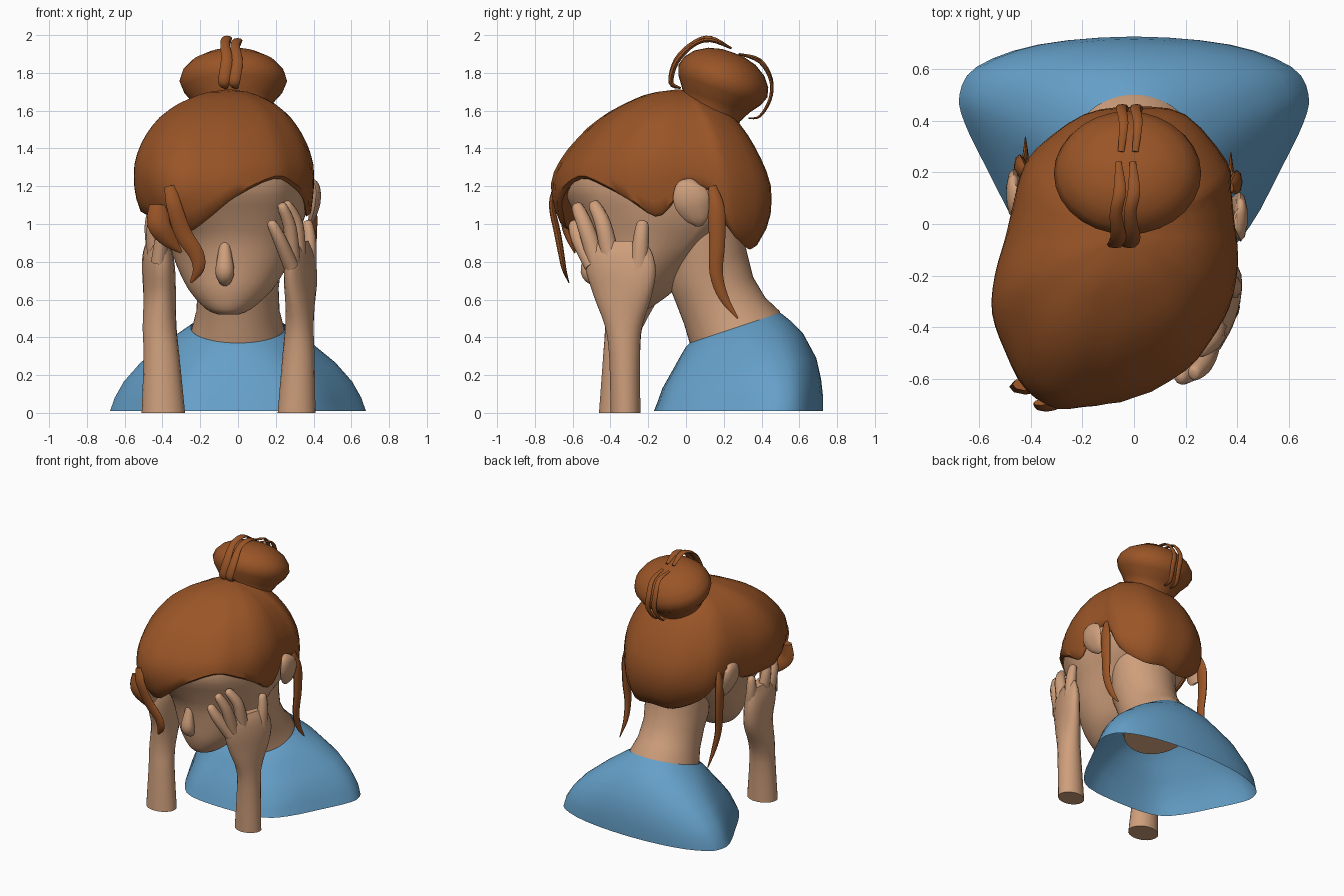
import bpy, bmesh, math
from mathutils import Vector, Matrix

if "Cube" in bpy.data.objects:
    bpy.data.objects.remove(bpy.data.objects["Cube"])


def material(name, rgb):
    m = bpy.data.materials.new(name)
    m.diffuse_color = (*rgb, 1)
    m.use_nodes = True
    m.node_tree.nodes["Principled BSDF"].inputs["Base Color"].default_value = m.diffuse_color
    return m


SKIN = material("warm skin", (0.62, 0.345, 0.20))
HAIR = material("auburn hair", (0.32, 0.090, 0.020))
SHIRT = material("blue shirt", (0.13, 0.35, 0.58))


def loft(name, rings, mat, cap_start=True, cap_end=True):
    """Skin a list of equal-length closed rings."""
    bm = bmesh.new()
    rows = [[bm.verts.new(p) for p in ring] for ring in rings]
    n = len(rows[0])
    for a, b in zip(rows, rows[1:]):
        for i in range(n):
            j = (i + 1) % n
            bm.faces.new((a[i], a[j], b[j], b[i]))
    if cap_start:
        bm.faces.new(rows[0][::-1])
    if cap_end:
        bm.faces.new(rows[-1])
    bmesh.ops.recalc_face_normals(bm, faces=bm.faces)
    me = bpy.data.meshes.new(name)
    bm.to_mesh(me)
    bm.free()
    me.materials.append(mat)
    ob = bpy.data.objects.new(name, me)
    bpy.context.collection.objects.link(ob)
    bpy.ops.object.select_all(action='DESELECT')
    ob.select_set(True)
    bpy.context.view_layer.objects.active = ob
    bpy.ops.object.shade_smooth_by_angle(angle=math.radians(55))
    return ob


def spline(pts, steps, closed=True):
    """Catmull-Rom samples through points of any dimension."""
    n, out = len(pts), []
    for i in range(n if closed else n - 1):
        if closed:
            q = [pts[(i + k) % n] for k in (-1, 0, 1, 2)]
        else:
            q = [pts[min(max(i + k, 0), n - 1)] for k in (-1, 0, 1, 2)]
        for s in range(steps):
            t = s / steps
            out.append(tuple(0.5 * (2 * b + (c - a) * t + (2 * a - 5 * b + 4 * c - d) * t * t
                                    + (3 * b - a - 3 * c + d) * t ** 3) for a, b, c, d in zip(*q)))
    if not closed:
        out.append(tuple(pts[-1]))
    return out


def tube(name, pts, mat, side=(1, 0, 0), flat=1.0, n=10, steps=4):
    """Tapered tube through (x, y, z, radius); radius runs along side, radius*flat across it."""
    path = spline(pts, steps, closed=False)
    P = [Vector(p[:3]) for p in path]
    rings = []
    for i, p in enumerate(P):
        T = (P[min(i + 1, len(P) - 1)] - P[max(i - 1, 0)]).normalized()
        A = Vector(side)
        A = (A - T * A.dot(T)).normalized()
        B = T.cross(A)
        r = path[i][3]
        rings.append([p + A * r * math.cos(k * math.tau / n) + B * r * flat * math.sin(k * math.tau / n)
                      for k in range(n)])
    return loft(name, rings, mat)


def circle(n):
    return [(math.cos(k * math.tau / n), math.sin(k * math.tau / n)) for k in range(n)]


def mix(a, b, t):
    return a + (b - a) * t


# Shirt: rings tilt up toward the back, from a wide shoulder outline to a round neck hole
half = [(0.45, -0.93), (0.66, -0.65), (0.84, -0.15), (0.97, 0.25), (1.0, 0.5), (0.9, 0.74), (0.55, 0.93)]
wide = spline([(0, -1)] + half + [(0, 1)] + [(-x, y) for x, y in half[::-1]], 3)
N = len(wide)
angles = [-math.pi / 2 + k * math.tau / N for k in range(N)]


def tilted(f, b, hw, roundness):
    ring = []
    for (ux, uy), a in zip(wide, angles):
        x, t = mix(ux, math.cos(a), roundness), (mix(uy, math.sin(a), roundness) + 1) / 2
        ring.append((x * hw, mix(f[0], b[0], t), mix(f[1], b[1], t)))
    return ring


loft("shirt", [tilted((-0.17, 0.01), (0.725, 0.01), 0.675, 0),
               tilted((-0.15, 0.06), (0.725, 0.09), 0.65, 0),
               tilted((-0.125, 0.13), (0.715, 0.18), 0.605, 0.1),
               tilted((-0.08, 0.21), (0.69, 0.29), 0.52, 0.25),
               tilted((-0.03, 0.30), (0.62, 0.42), 0.385, 0.6),
               tilted((0.0, 0.35), (0.55, 0.49), 0.30, 0.9),
               tilted((0.02, 0.37), (0.50, 0.53), 0.25, 1)], SHIRT, False, False)

# Neck
loft("neck", [tilted((0.03, 0.34), (0.51, 0.50), 0.25, 1),
              tilted((0.015, 0.385), (0.495, 0.54), 0.24, 1),
              tilted((-0.01, 0.47), (0.42, 0.61), 0.22, 1),
              tilted((-0.06, 0.60), (0.355, 0.72), 0.215, 1),
              tilted((-0.10, 0.70), (0.32, 0.86), 0.23, 1),
              tilted((-0.10, 0.95), (0.30, 1.02), 0.25, 1)], SKIN)

# Hair outline from above with the hairline height at each point
outline = spline([(0, .46, .88), (.2, .43, .87), (.36, .25, .98), (.375, .15, 1.17), (.39, 0, 1.2),
                  (.4, -.08, 1.1), (.4, -.18, 1.04), (.37, -.32, 1.13), (.3, -.45, 1.2), (.2, -.58, 1.24),
                  (0, -.68, 1.15), (-.15, -.71, 1.05), (-.3, -.72, .97), (-.42, -.65, .95), (-.5, -.5, 1.02),
                  (-.55, -.35, 1.05), (-.54, -.2, 1.05), (-.5, -.05, 1.06), (-.47, .08, 1.15),
                  (-.44, .2, 1.1), (-.38, .3, .95), (-.2, .43, .87)], 3)
unit = [((x + 0.075) / 0.475, (y + 0.13) / 0.59) for x, y, z in outline]

# Hair extents by height: z, left, right, front, back
levels = [(.80, -.34, .31, -.50, .28), (.86, -.38, .34, -.56, .36), (1.0, -.48, .375, -.66, .44),
          (1.1, -.53, .39, -.70, .455), (1.2, -.548, .40, -.715, .45), (1.3, -.55, .40, -.69, .42),
          (1.4, -.525, .375, -.62, .37), (1.5, -.47, .325, -.53, .31), (1.58, -.40, .265, -.43, .24),
          (1.64, -.31, .19, -.32, .16), (1.68, -.22, .11, -.23, .09), (1.70, -.15, .05, -.15, .03),
          (1.712, -.06, -.04, -.05, -.03)]


def extents(z):
    for a, b in zip(levels, levels[1:]):
        if z <= b[0]:
            t = max(0, (z - a[0]) / (b[0] - a[0]))
            return [mix(p, q, t) for p, q in zip(a[1:], b[1:])]
    return levels[-1][1:]


def place(u, ext, z, s=1.0):
    l, r, f, b = ext
    return ((l + r) / 2 + u[0] * s * (r - l) / 2, (f + b) / 2 + u[1] * s * (b - f) / 2, z)


rows = [[place(u, extents(o[2]), o[2] + 0.05, 0.86) for u, o in zip(unit, outline)],
        [place(u, extents(o[2]), o[2], 0.96) for u, o in zip(unit, outline)]]
for k in range(17):
    s = math.sin(k / 16 * math.pi / 2)
    ring = []
    for u, o in zip(unit, outline):
        z = mix(o[2] + 0.015, 1.712, s)
        ring.append(place(u, extents(z), z))
    rows.append(ring)
loft("hair_cap", rows, HAIR, cap_start=False)

# Head: round jaw that blends into the skull shape under the hair
head = [(.52, -.10, .0, -.40, -.28, 0), (.55, -.17, .07, -.44, -.20, 0), (.65, -.26, .18, -.475, -.06, 0),
        (.78, -.325, .26, -.49, .05, 0), (.92, -.38, .31, -.52, .2, .3), (1.05, -.45, .355, -.59, .33, .8),
        (1.2, -.51, .375, -.665, .38, 1), (1.35, -.48, .34, -.60, .33, 1), (1.5, -.3, .2, -.35, .15, 1)]
loft("head", [[place((mix(math.cos(a), u[0], w), mix(math.sin(a), u[1], w)), (l, r, f, b), z)
               for u, a in ((u, math.atan2(u[1], u[0])) for u in unit)]
              for z, l, r, f, b, w in spline(head, 3, closed=False)], SKIN)

# Nose
tube("nose", [(-.07, -.47, .95, .02), (-.07, -.50, .85, .035), (-.07, -.515, .75, .05),
              (-.07, -.48, .70, .035), (-.07, -.45, .69, .01)], SKIN, flat=0.9)

# Ears and the loose locks behind them
for label, x, y, s in (("right", .40, .02, 1), ("left", -.455, .11, -1)):
    tube(label + "_ear", [(x - s * .01, y + .01, 1.235, .02), (x + s * .01, y, 1.2, .075),
                          (x + s * .01, y + .01, 1.12, .095), (x - s * .01, y + .04, 1.03, .06),
                          (x - s * .03, y + .05, .99, .02)], SKIN, side=(0, 1, 0), flat=0.3)
    x, y = (.375, 0) if s > 0 else (-.42, .06)
    tube(label + "_side_lock", [(x, y + .14, 1.2, .02), (x + s * .02, y + .16, 1.08, .045),
                                (x + s * .02, y + .165, .9, .042), (x + s * .01, y + .16, .74, .035),
                                (x, y + .2, .61, .025), (x, y + .275, .5, .004)],
         HAIR, side=(0, 1, 0), flat=0.5, n=8)

# Front locks
tube("front_lock", [(-.36, -.69, 1.2, .03), (-.34, -.71, 1.1, .04), (-.29, -.68, .95, .045),
                    (-.22, -.66, .84, .04), (-.21, -.645, .76, .03), (-.25, -.62, .69, .006)],
     HAIR, flat=0.4, n=8)
tube("short_front_lock", [(-.42, -.62, 1.1, .05), (-.42, -.63, 1.0, .06), (-.37, -.61, .92, .045),
                          (-.30, -.59, .85, .008)], HAIR, flat=0.5, n=8)

# Bun: flared lathe profile leaning backward
profile = [(.19, -.03), (.18, .05), (.215, .11), (.265, .17), (.285, .22), (.27, .27), (.225, .32),
           (.15, .36), (.07, .378), (.01, .38)]
lean = Matrix.Translation((-.025, .12, 1.55)) @ Matrix.Rotation(math.radians(-20), 4, 'X')
loft("bun", [[lean @ Vector((r * c, r * s * .88, h)) for c, s in circle(28)] for r, h in profile], HAIR)

# Loose wisps looping over the bun
for i, (dx, lift) in enumerate(((-.06, 0), (-.005, -.012))):
    tube(f"front_wisp_{i}", [(dx - .005, -.03, 1.72, .012), (dx - .015, -.08, 1.75, .03),
                             (dx, -.05, 1.87 + lift, .03), (dx - .01, .04, 1.96 + lift, .024),
                             (dx + .005, .13, 1.985 + lift, .024), (dx, .24, 1.93, .012)],
         HAIR, flat=0.45, n=8)
    tube(f"back_wisp_{i}", [(dx + .01, .28, 1.90, .012), (dx + .02, .39, 1.87 + lift, .018),
                            (dx + .01, .45, 1.77 + lift, .02), (dx + .02, .445, 1.66, .02),
                            (dx, .39, 1.57, .015), (dx, .33, 1.56, .008)],
         HAIR, flat=0.45, n=8)


# Forearms and palms: x, y, z, half depth, half width, with the palm turned toward the face
def arm(name, sections, turn):
    rings = []
    for x, y, z, a, b in spline(sections, 3, closed=False):
        t = turn * min(1, max(0, (z - 0.3) / 0.35))
        rings.append([(x + c * b * math.cos(t) - s * a * math.sin(t),
                       y + c * b * math.sin(t) + s * a * math.cos(t), z) for c, s in circle(18)])
    loft(name, rings, SKIN)


arm("right_arm", [(.31, -.32, 0, .08, .10), (.32, -.325, .3, .083, .085), (.325, -.33, .46, .10, .075),
                  (.33, -.335, .62, .16, .07), (.33, -.345, .75, .195, .065), (.325, -.36, .85, .19, .05),
                  (.32, -.37, .91, .16, .025)], math.radians(-19))
arm("left_arm", [(-.395, -.37, 0, .092, .115), (-.405, -.355, .3, .085, .095), (-.415, -.33, .45, .10, .09),
                 (-.415, -.29, .62, .15, .085), (-.42, -.30, .75, .18, .085), (-.425, -.31, .85, .18, .075),
                 (-.43, -.31, .93, .16, .04)], math.radians(8))

# Fingers: base, knuckle, tip
fingers = {"right": [((.28, -.49, .78), (.22, -.565, .92), (.18, -.59, 1.0)),
                     ((.29, -.47, .80), (.275, -.53, .98), (.235, -.575, 1.09)),
                     ((.32, -.40, .82), (.31, -.44, 1.0), (.26, -.485, 1.10)),
                     ((.375, -.25, .76), (.38, -.24, .9), (.37, -.23, 1.0))],
           "left": [((-.42, -.44, .80), (-.40, -.48, .93), (-.36, -.52, 1.0)),
                    ((-.44, -.38, .82), (-.45, -.42, .97), (-.43, -.45, 1.06)),
                    ((-.44, -.30, .82), (-.46, -.32, .98), (-.45, -.34, 1.07)),
                    ((-.42, -.18, .76), (-.44, -.17, .9), (-.44, -.17, 1.0))]}
for hand, group in fingers.items():
    for i, (base, mid, tip) in enumerate(group):
        end = Vector(tip) + (Vector(tip) - Vector(mid)).normalized() * 0.02
        tube(f"{hand}_finger_{i}", [(*base, .05), (*mid, .043), (*tip, .032), (*end, .008)],
             SKIN, side=(0, 1, 0), flat=0.85)
